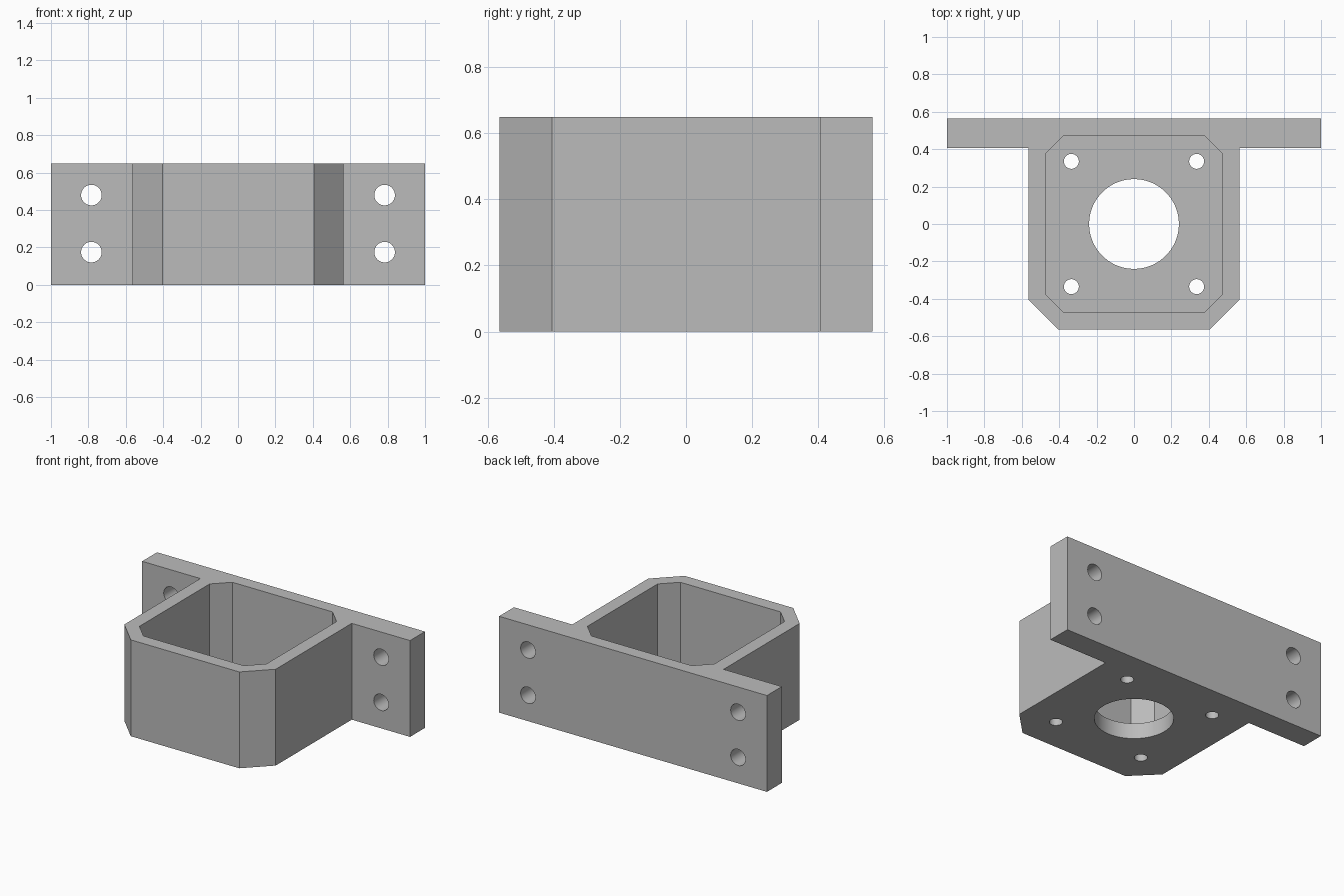
import bpy, bmesh, math
from mathutils import Matrix

cube = bpy.data.objects.get("Cube")
if cube:
    bpy.data.objects.remove(cube, do_unlink=True)

HEIGHT = 0.65        # overall height
HALF = 0.565         # half width of the housing
CHAMFER = 0.16       # outer corner cut
FLANGE_Y = 0.406     # front face of the mounting flange
FLOOR = 0.105        # floor thickness
POCKET = 0.474       # half width of the pocket
POCKET_CHAMFER = 0.1

grey = bpy.data.materials.new("plain_grey")
grey.use_nodes = True
colour = (0.5, 0.5, 0.5, 1)
grey.diffuse_color = colour
grey.node_tree.nodes["Principled BSDF"].inputs["Base Color"].default_value = colour


def make_object(name, bm):
    bmesh.ops.recalc_face_normals(bm, faces=bm.faces)
    mesh = bpy.data.meshes.new(name)
    bm.to_mesh(mesh)
    bm.free()
    mesh.materials.append(grey)
    obj = bpy.data.objects.new(name, mesh)
    bpy.context.collection.objects.link(obj)
    return obj


def prism(name, outline, z0, z1):
    bm = bmesh.new()
    base = bm.faces.new([bm.verts.new((x, y, z0)) for x, y in outline])
    top = bmesh.ops.extrude_face_region(bm, geom=[base])["geom"]
    verts = [v for v in top if isinstance(v, bmesh.types.BMVert)]
    bmesh.ops.translate(bm, verts=verts, vec=(0, 0, z1 - z0))
    return make_object(name, bm)


def drill(name, radius, depth, centre, along_y=False, sides=48):
    bm = bmesh.new()
    turn = Matrix.Rotation(math.pi / 2, 4, "X") if along_y else Matrix()
    bmesh.ops.create_cone(bm, cap_ends=True, segments=sides, radius1=radius,
                          radius2=radius, depth=depth,
                          matrix=Matrix.Translation(centre) @ turn)
    return make_object(name, bm)


# Housing and rear flange share one mirrored outline
right_half = [(HALF - CHAMFER, -HALF), (HALF, CHAMFER - HALF),
              (HALF, FLANGE_Y), (1, FLANGE_Y), (1, HALF)]
outline = right_half + [(-x, y) for x, y in reversed(right_half)]
bracket = prism("motor_bracket", outline, 0, HEIGHT)

# Octagonal pocket
p, q = POCKET, POCKET - POCKET_CHAMFER
octagon = [(q, -p), (p, -q), (p, q), (q, p), (-q, p), (-p, q), (-p, -q), (-q, -p)]
cutters = [prism("pocket_cutter", octagon, FLOOR, HEIGHT + 0.1)]

# Shaft opening, floor screw holes and flange bolt holes
cutters.append(drill("shaft_cutter", 0.24, 0.4, (0, 0, 0), sides=72))
for sx in (-1, 1):
    for sy in (-1, 1):
        cutters.append(drill("screw_cutter", 0.04, 0.4, (sx * 0.335, sy * 0.335, 0)))
    for z in (0.175, 0.48):
        cutters.append(drill("bolt_cutter", 0.055, 0.4, (sx * 0.784, 0.49, z), True))

bpy.context.view_layer.objects.active = bracket
bracket.select_set(True)
for cutter in cutters:
    cutter.hide_render = True
    mod = bracket.modifiers.new("cut", "BOOLEAN")
    mod.operation = "DIFFERENCE"
    mod.solver = "EXACT"
    mod.object = cutter
    bpy.ops.object.modifier_apply(modifier=mod.name)
    bpy.data.objects.remove(cutter, do_unlink=True)

# Smooth hole walls, crisp edges elsewhere
bpy.ops.object.shade_smooth_by_angle(angle=math.radians(30))
